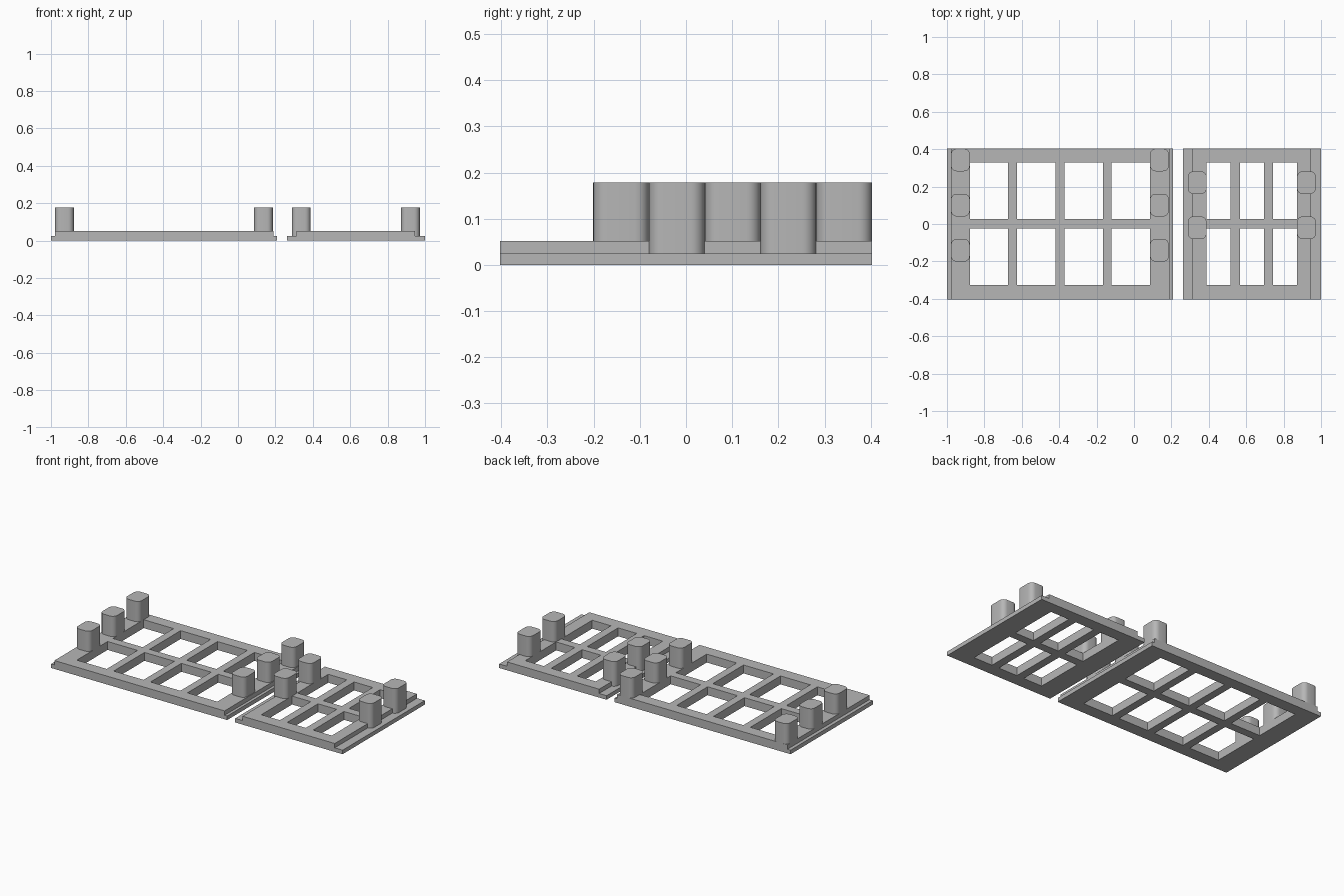
import bpy, bmesh

cube = bpy.data.objects.get("Cube")
if cube:
    bpy.data.objects.remove(cube)

grey = bpy.data.materials.new("light grey plastic")
grey.use_nodes = True
colour = (0.47, 0.47, 0.47, 1)
grey.diffuse_color = colour
grey.node_tree.nodes["Principled BSDF"].inputs["Base Color"].default_value = colour

HALF_DEPTH = 0.403
LEDGE, TOP, POST_TOP = 0.025, 0.052, 0.178


def make_object(name, bm):
    mesh = bpy.data.meshes.new(name)
    bmesh.ops.recalc_face_normals(bm, faces=bm.faces)
    bm.to_mesh(mesh)
    bm.free()
    mesh.materials.append(grey)
    obj = bpy.data.objects.new(name, mesh)
    bpy.context.collection.objects.link(obj)
    return obj


def activate(obj):
    bpy.ops.object.select_all(action='DESELECT')
    obj.select_set(True)
    bpy.context.view_layer.objects.active = obj


def add_box(bm, x0, x1, y0, y1, z0, z1):
    verts = bmesh.ops.create_cube(bm, size=1)["verts"]
    for v in verts:
        v.co.x = x1 if v.co.x > 0 else x0
        v.co.y = y1 if v.co.y > 0 else y0
        v.co.z = z1 if v.co.z > 0 else z0


def frame(name, outer, inner, first, width, pitch, columns):
    """Plate with stepped ends and two rows of rectangular openings."""
    (a, d), (b, c) = outer, inner
    profile = [(a, 0), (d, 0), (d, LEDGE), (c, LEDGE),
               (c, TOP), (b, TOP), (b, LEDGE), (a, LEDGE)]
    bm = bmesh.new()
    face = bm.faces.new([bm.verts.new((x, -HALF_DEPTH, z)) for x, z in profile])
    swept = bmesh.ops.extrude_face_region(bm, geom=[face])["geom"]
    bmesh.ops.translate(bm, vec=(0, 2 * HALF_DEPTH, 0),
                        verts=[v for v in swept if isinstance(v, bmesh.types.BMVert)])
    plate = make_object(name, bm)

    # Window openings
    bm = bmesh.new()
    for i in range(columns):
        x = first + i * pitch
        for y0, y1 in ((-0.326, -0.024), (0.027, 0.33)):
            add_box(bm, x, x + width, y0, y1, -0.1, 0.1)
    cutter = make_object(name + "_cutter", bm)
    cutter.hide_render = True
    mod = plate.modifiers.new("openings", 'BOOLEAN')
    mod.operation = 'DIFFERENCE'
    mod.solver = 'EXACT'
    mod.object = cutter
    activate(plate)
    bpy.ops.object.modifier_apply(modifier=mod.name)
    bpy.data.objects.remove(cutter)


def post(name, x, y, base):
    """Upright peg with rounded vertical corners."""
    bm = bmesh.new()
    add_box(bm, x - 0.05, x + 0.05, y - 0.0605, y + 0.0605, base, POST_TOP)
    upright = [e for e in bm.edges
               if abs(e.verts[0].co.z - e.verts[1].co.z) > 0.01]
    bmesh.ops.bevel(bm, geom=upright, offset=0.03, segments=6,
                    profile=0.5, affect='EDGES')
    activate(make_object(name, bm))
    bpy.ops.object.shade_smooth_by_angle()


# Wide and narrow window frames
frame("wide_frame", (-1.0, 0.208), (-0.978, 0.19), -0.878, 0.205, 0.253, 4)
frame("narrow_frame", (0.263, 1.0), (0.314, 0.946), 0.388, 0.128, 0.178, 3)

# Pegs on both ends of each frame
for side, x in (("right", -0.928), ("left", 0.136)):
    for i, y in enumerate((-0.1405, 0.101, 0.3425)):
        post(f"wide_frame_{side}_post_{i + 1}", x, y, TOP)
for side, x in (("right", 0.338), ("left", 0.922)):
    for i, y in enumerate((-0.02, 0.2215)):
        post(f"narrow_frame_{side}_post_{i + 1}", x, y, LEDGE)
